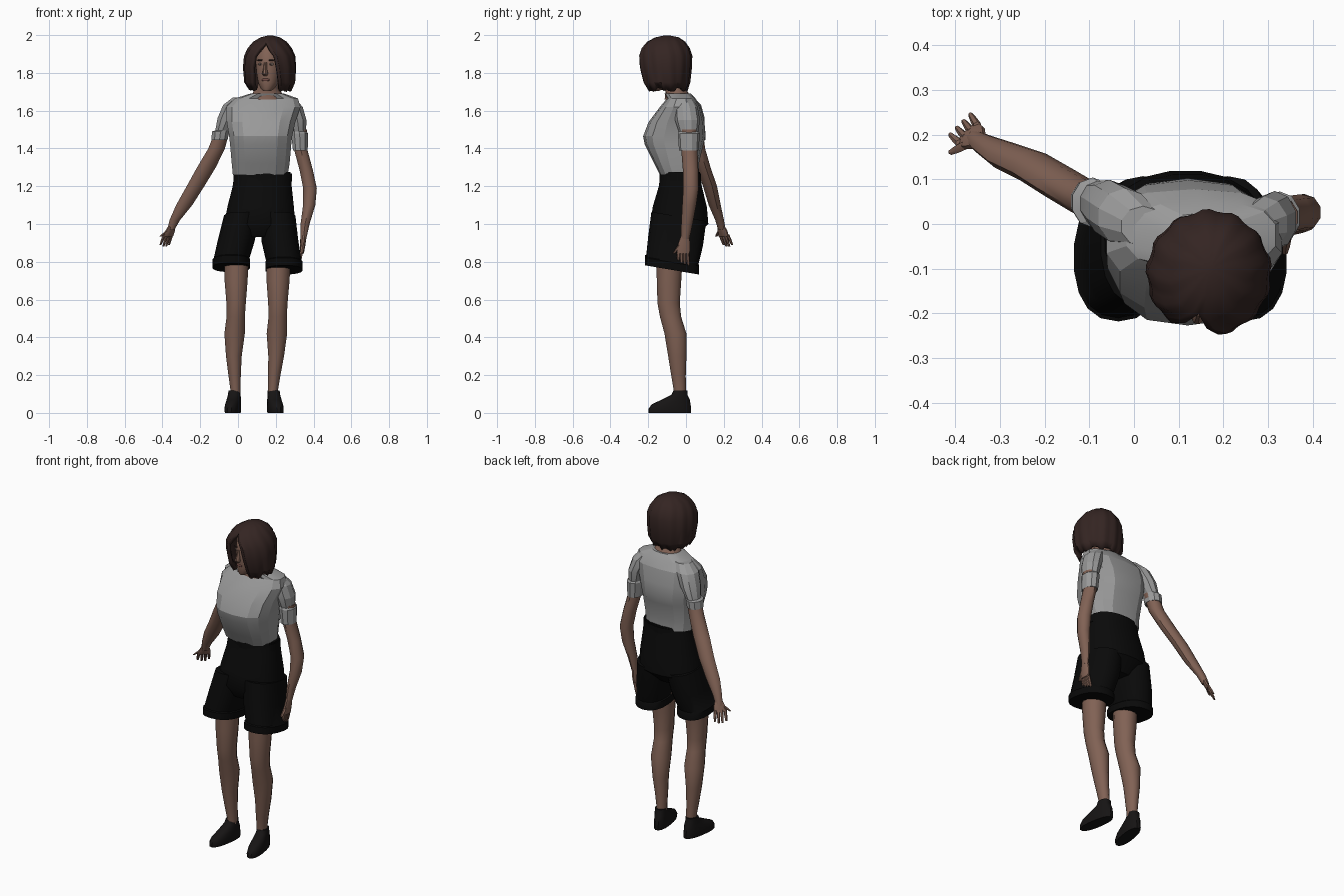
import bpy
import bmesh
import random
from math import sin, cos, pi, radians
from mathutils import Matrix, Vector

random.seed(4)
cube = bpy.data.objects.get("Cube")
if cube:
    bpy.data.objects.remove(cube)


def material(name, red, green, blue):
    mat = bpy.data.materials.new(name)
    mat.use_nodes = True
    colour = (red, green, blue, 1)
    mat.diffuse_color = colour
    shader = mat.node_tree.nodes["Principled BSDF"]
    shader.inputs["Base Color"].default_value = colour
    shader.inputs["Roughness"].default_value = 0.8
    return mat


skin = material("brown skin", .22, .122, .09)
lip = material("lip brown", .15, .065, .055)
eye_tone = material("eye beige", .26, .2, .17)
hair_tone = material("dark hair", .034, .018, .016)
cloth = material("grey shirt cloth", .32, .32, .32)
black = material("black shorts cloth", .003, .003, .003)
leather = material("dark shoe leather", .008, .007, .007)


def finish(name, bm, mat, angle=40, place=None):
    """Turn a bmesh into a shaded object."""
    if place:
        bm.transform(place)
    bmesh.ops.recalc_face_normals(bm, faces=bm.faces)
    mesh = bpy.data.meshes.new(name)
    bm.to_mesh(mesh)
    bm.free()
    mesh.materials.append(mat)
    obj = bpy.data.objects.new(name, mesh)
    bpy.context.collection.objects.link(obj)
    bpy.ops.object.select_all(action='DESELECT')
    obj.select_set(True)
    bpy.context.view_layer.objects.active = obj
    bpy.ops.object.shade_smooth_by_angle(angle=radians(angle))
    return obj


def bridge(bm, lower, upper, closed=True):
    count = len(lower)
    for i in range(count if closed else count - 1):
        j = (i + 1) % count
        bm.faces.new((lower[i], lower[j], upper[j], upper[i]))


def loft(name, rings, mat, sides=14, power=1, turn=0, slope=0, angle=40, place=None):
    """Skin level oval rings, each given as x, y, z, half width, half depth."""
    bm = bmesh.new()
    loops = []
    spin = Matrix.Rotation(radians(turn), 3, 'Z')
    for x, y, z, wide, deep in rings:
        loop = []
        for i in range(sides):
            t = 2 * pi * (i + .5) / sides
            c, s = cos(t), sin(t)
            px = wide * abs(c) ** power * (1 if c > 0 else -1)
            py = deep * abs(s) ** power * (1 if s > 0 else -1)
            point = spin @ Vector((px, py, 0))
            loop.append(bm.verts.new(point + Vector((x, y, z + slope * py))))
        loops.append(loop)
    for lower, upper in zip(loops, loops[1:]):
        bridge(bm, lower, upper)
    bm.faces.new(loops[0])
    bm.faces.new(loops[-1])
    return finish(name, bm, mat, angle, place)


def blob(name, centre, size, mat, place):
    bm = bmesh.new()
    bmesh.ops.create_uvsphere(bm, u_segments=12, v_segments=8, radius=1)
    bm.transform(Matrix.Translation(centre) @ Matrix.Diagonal((*size, 1)))
    finish(name, bm, mat, 60, place)


# Shirt body with the bust shelf
loft("shirt_body", [
    (.118, -.035, 1.26, .148, .103), (.12, -.05, 1.32, .156, .118),
    (.12, -.063, 1.42, .165, .155), (.12, -.062, 1.465, .17, .165),
    (.122, -.05, 1.54, .185, .148), (.135, -.03, 1.62, .2, .108),
    (.15, -.025, 1.665, .17, .075), (.155, -.045, 1.692, .086, .07)],
    cloth, power=.75, angle=18)

# Sleeves with turned cuffs
loft("right_sleeve", [
    (-.098, .05, 1.445, .045, .052), (-.092, .048, 1.49, .048, .056),
    (-.082, .046, 1.495, .04, .05), (-.055, .035, 1.56, .056, .064),
    (-.02, .015, 1.63, .062, .065), (.02, -.005, 1.67, .05, .045)],
    cloth, sides=10, angle=18)
loft("left_sleeve", [
    (.33, .015, 1.39, .041, .052), (.326, .015, 1.48, .047, .058),
    (.322, .013, 1.49, .04, .052), (.315, .008, 1.55, .05, .066),
    (.29, 0, 1.62, .055, .062), (.255, -.01, 1.665, .05, .045)],
    cloth, sides=10, angle=18)

# Shorts: seat, waistband, two flared legs with hem bands
loft("shorts_seat", [
    (.11, -.05, .93, .1, .1), (.115, -.035, 1.0, .19, .155),
    (.12, -.033, 1.09, .178, .145), (.128, -.03, 1.2, .158, .115),
    (.13, -.03, 1.275, .15, .105)], black, sides=20, power=.9)
loft("waistband", [(.13, -.03, z, .157, .111) for z in (1.225, 1.268)], black, sides=20)
for side, top, middle, hem, low in (("right", .02, -.01, -.035, .77),
                                    ("left", .21, .222, .243, .757)):
    loft(side + "_shorts_leg", [
        (hem, -.075, low, .1, .143), (hem, -.075, low + .04, .1, .143),
        (hem, -.073, low + .045, .094, .137), (middle, -.055, .91, .098, .145),
        (top, -.038, 1.04, .095, .145)], black, sides=18, power=.85, slope=-.17)

# Legs share one profile: right x, left x, y, z, half width, half depth
leg_profile = [
    (-.014, .184, -.033, .07, .027, .032), (-.014, .186, -.034, .13, .028, .034),
    (-.018, .192, -.04, .2, .034, .04), (-.022, .202, -.046, .3, .043, .05),
    (-.018, .206, -.056, .42, .056, .06), (-.012, .21, -.082, .51, .05, .058),
    (-.01, .211, -.092, .58, .053, .061), (-.01, .212, -.09, .7, .063, .067),
    (-.008, .214, -.085, .88, .07, .074)]
for index, side in enumerate(("right", "left")):
    rings = [(row[index], *row[2:]) for row in leg_profile]
    loft(side + "_leg", rings, skin, sides=12)
    ankle = Matrix.Translation((rings[0][0], 0, 0))
    toe_out = Matrix.Rotation(radians(-9 if index == 0 else 9), 4, 'Z')
    loft(side + "_shoe", [
        (0, -.087, 0, .037, .113), (0, -.087, .02, .04, .115),
        (0, -.08, .045, .038, .105), (0, -.055, .07, .036, .075),
        (0, -.035, .095, .033, .043), (0, -.03, .118, .031, .037)],
        leather, sides=16, power=.85, place=ankle @ toe_out)

# Arms
loft("right_arm", [
    (-.355, .19, .97, .02, .02), (-.335, .178, 1.02, .029, .023),
    (-.285, .152, 1.1, .045, .032), (-.225, .127, 1.2, .049, .037),
    (-.167, .092, 1.3, .052, .038), (-.113, .06, 1.4, .046, .041),
    (-.08, .045, 1.5, .04, .044)], skin, sides=10)
loft("left_arm", [
    (.346, -.005, .92, .016, .023), (.355, .005, 1.0, .025, .03),
    (.377, .017, 1.1, .034, .037), (.381, .026, 1.19, .038, .041),
    (.36, .024, 1.29, .037, .041), (.333, .018, 1.39, .037, .043),
    (.33, .015, 1.5, .037, .044)], skin, sides=10)


def hand(side, wrist, knuckle, tip, across, turn):
    """Palm, four fingers and a thumb hanging from the wrist."""
    wrist, knuckle, tip, across = map(Vector, (wrist, knuckle, tip, across))
    middle = wrist.lerp(knuckle, .5)
    loft(side + "_palm", [(*knuckle, .036, .011), (*middle, .034, .015),
                          (*wrist, .022, .016)], skin, sides=10, turn=turn)

    def digit(name, start, end, size):
        bend = start.lerp(end, .5)
        loft(side + name, [(*end, size * .6, size * .6), (*bend, size * .9, size * .9),
                           (*start, size, size)], skin, sides=6)

    for i in range(4):
        offset = across * (i - 1.5)
        shorter = Vector((0, 0, .01 * abs(i - 1.5)))
        digit("_finger_" + str(i + 1), knuckle + offset + Vector((0, 0, .01)),
              tip + offset * 1.15 + shorter, .0095)
    digit("_thumb", middle - across * 1.2, knuckle - across * 3, .011)


hand("right", (-.35, .187, .99), (-.37, .2, .935), (-.388, .222, .875), (.013, .013, 0), 45)
hand("left", (.347, -.005, .94), (.338, -.015, .845), (.316, -.015, .75), (0, .016, 0), 90)

# Neck and head, turned slightly to the right
loft("neck", [(.155, -.045, 1.66, .088, .068), (.155, -.048, 1.697, .078, .06),
              (.157, -.065, 1.72, .056, .05), (.165, -.08, 1.8, .05, .05)], skin)
head = Matrix.Translation((.17, -.1, 0)) @ Matrix.Rotation(radians(-14), 4, 'Z')
loft("head", [
    (0, -.07, 1.703, .018, .022), (0, -.056, 1.718, .037, .043),
    (0, -.04, 1.75, .054, .063), (0, -.03, 1.8, .065, .075),
    (0, -.022, 1.85, .07, .083), (0, -.012, 1.91, .066, .085),
    (0, -.005, 1.955, .045, .06)], skin, sides=20, place=head)
loft("nose", [
    (0, -.104, 1.784, .01, .01), (0, -.109, 1.795, .016, .019),
    (0, -.108, 1.815, .011, .015), (0, -.1, 1.855, .008, .009)],
    skin, sides=8, place=head)
blob("mouth", (0, -.099, 1.763), (.023, .008, .008), lip, head)
for side, x in (("right", -.028), ("left", .028)):
    blob(side + "_eye", (x, -.092, 1.846), (.014, .01, .007), eye_tone, head)
    blob(side + "_iris", (x, -.099, 1.846), (.005, .004, .005), hair_tone, head)
    blob(side + "_brow", (x, -.095, 1.867), (.019, .007, .004), hair_tone, head)

# Bob haircut: ridged shell, open around the face
bob_profile = [  # y, z, half width, half depth, half angle of opening
    (0, 1.71, .112, .105, .66), (-.005, 1.75, .134, .125, .57),
    (-.01, 1.83, .139, .139, .5), (-.01, 1.89, .133, .141, .42),
    (-.008, 1.93, .115, .127, .22), (-.005, 1.965, .087, .1, 0),
    (0, 1.988, .05, .062, 0), (0, 1.998, .012, .015, 0)]
bm = bmesh.new()
loops = []
strands = 44
for level, (y, z, wide, deep, gap) in enumerate(bob_profile):
    loop = []
    for i in range(strands + 1):
        t = gap + (2 * pi - 2 * gap) * i / strands
        ridge = 1 + .018 * (-1) ** (i // 2) if 0 < i < strands else 1
        ragged = random.uniform(-.012, .012) if level == 0 else 0
        loop.append(bm.verts.new((wide * ridge * sin(t), y - deep * ridge * cos(t), z + ragged)))
    loops.append(loop)
for lower, upper in zip(loops, loops[1:]):
    bridge(bm, lower, upper, closed=False)
bm.faces.new(loops[-1][:-1])
bmesh.ops.remove_doubles(bm, verts=bm.verts, dist=.0005)
hair = finish("bob_hair", bm, hair_tone, 25, head)
thickness = hair.modifiers.new("thickness", 'SOLIDIFY')
thickness.thickness = .022
thickness.offset = -1
